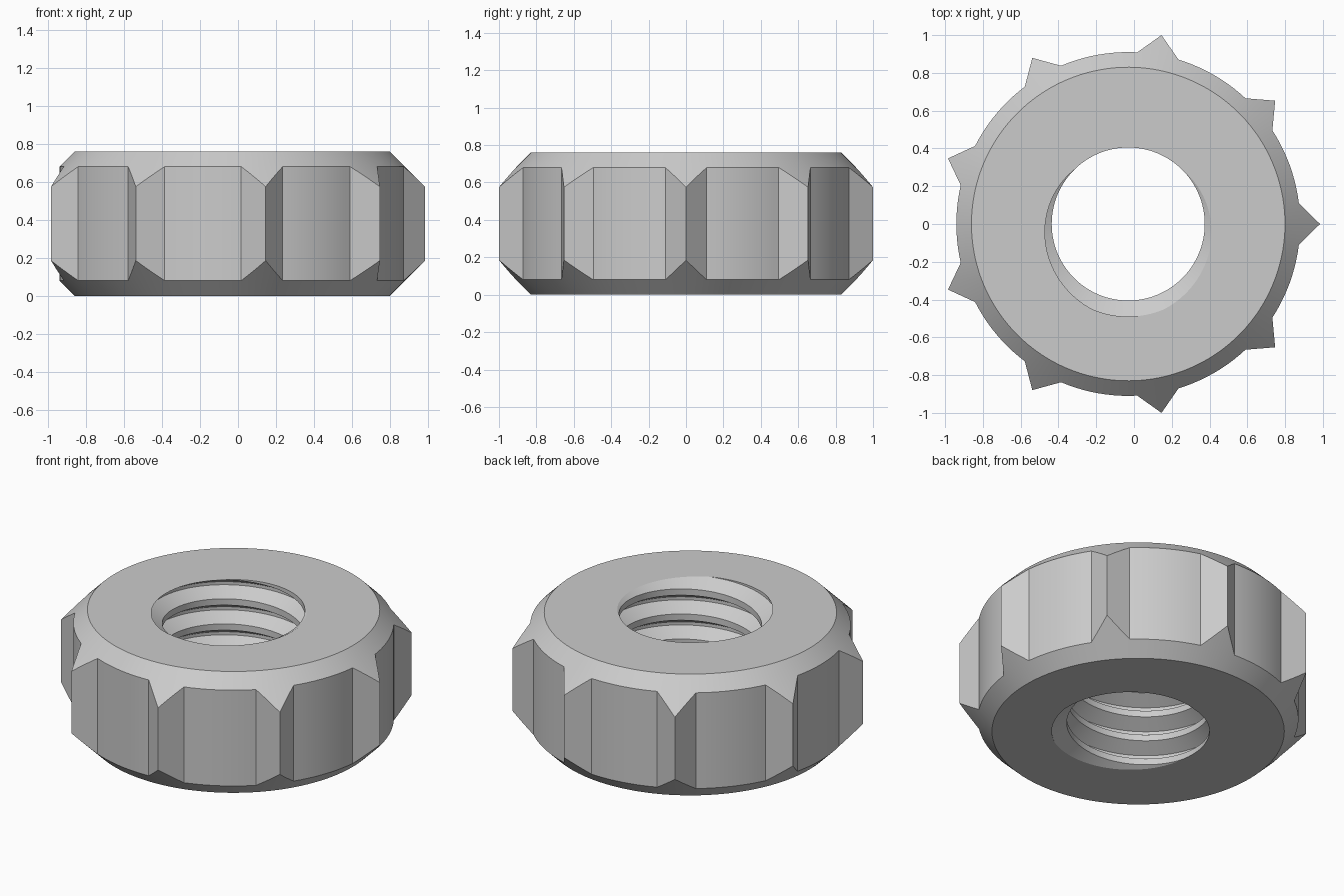
import bpy, bmesh
from math import sin, cos, pi, radians, atan2, hypot, floor

if "Cube" in bpy.data.objects:
    bpy.data.objects.remove(bpy.data.objects["Cube"])

H = 0.76                       # height
R_FLAT, R_BODY, R_TIP = 0.83, 0.91, 1.0154
R_MINOR, R_MAJOR, PITCH = 0.405, 0.49, 0.157
TEETH, HALF = 9, radians(7)    # tooth count, half tooth width
CX = -0.0306                   # ring centre

# outline of one 40 degree sector: half tooth, plain arc, half tooth
step = 2 * pi / TEETH
base = (R_BODY * cos(HALF), R_BODY * sin(HALF))
def flank(t):
    x, y = R_TIP + (base[0] - R_TIP) * t, base[1] * t
    return atan2(y, x), hypot(x, y)
tooth = [flank(i / 4) for i in range(5)]
arc = [(HALF + (step - 2 * HALF) * i / 10, R_BODY) for i in range(1, 10)]
sector = tooth + arc + [(step - a, r) for a, r in reversed(tooth[1:])]
outline = [(a + k * step, r) for k in range(TEETH) for a, r in sector]
outline.append((2 * pi, R_TIP))

# thread profile: distance from groove centre -> radius
ROOT, CREST = PITCH / 16, PITCH * 3 / 8
def groove_centre(a):
    return H + PITCH * (a / (2 * pi) - 0.75)
def thread_radius(z, a):
    u = (z - groove_centre(a)) / PITCH
    d = abs(u - floor(u + 0.5)) * PITCH
    t = min(max((d - ROOT) / (CREST - ROOT), 0), 1)
    return R_MAJOR + (R_MINOR - R_MAJOR) * t

def column(a, r):
    """closed radial section: outer chamfers, then bore from top to bottom"""
    c = r - R_FLAT
    pts = [(R_FLAT, 0), (r, c), (r, H - c), (R_FLAT, H), (thread_radius(H, a), H)]
    for k in range(2, -9, -1):
        for off in (CREST, ROOT, -ROOT, -CREST):
            z = min(max(groove_centre(a) + k * PITCH + off, 0), H)
            pts.append((thread_radius(z, a), z))
    pts.append((thread_radius(0, a), 0))
    return pts

bm = bmesh.new()
cols = [[bm.verts.new((CX + r * cos(a), r * sin(a), z)) for r, z in column(a, ro)]
        for a, ro in outline]
n = len(cols[0])
# last column repeats the first one turn later; bore indices slide by one groove
for c0, c1 in zip(cols, cols[1:]):
    for i in range(n):
        j = (i + 1) % n
        bm.faces.new((c0[i], c1[i], c1[j], c0[j]))
bmesh.ops.remove_doubles(bm, verts=bm.verts, dist=1e-5)
bmesh.ops.recalc_face_normals(bm, faces=bm.faces)

me = bpy.data.meshes.new("knurled_threaded_nut")
bm.to_mesh(me)
bm.free()
nut = bpy.data.objects.new("knurled_threaded_nut", me)
bpy.context.collection.objects.link(nut)
bpy.context.view_layer.objects.active = nut
nut.select_set(True)
bpy.ops.object.shade_smooth_by_angle(angle=radians(25))
